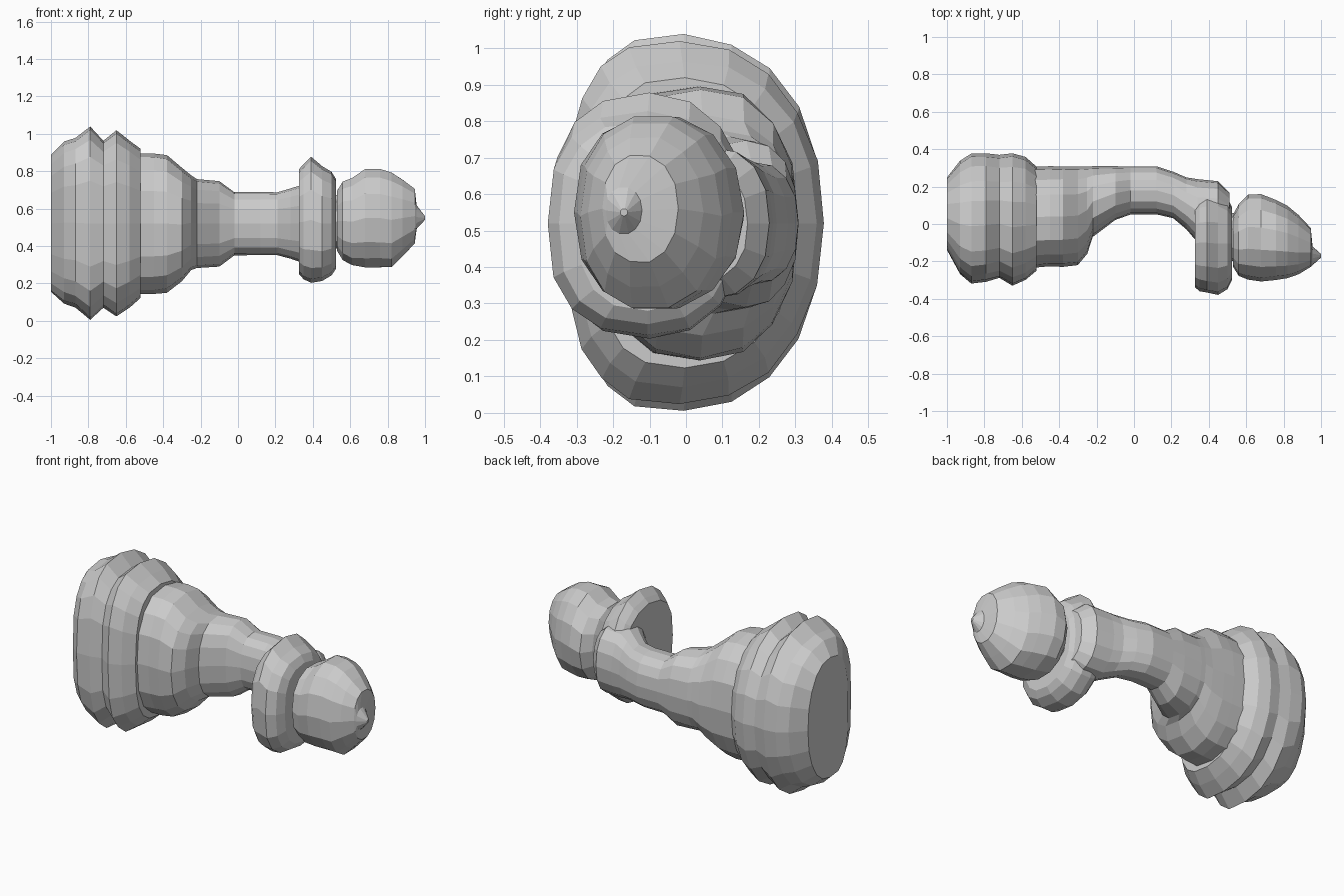
import bpy, bmesh, math, random

random.seed(4)


def loft(name, sections, sides=16, front=3.0, back=2.2, skew=0.0, jitter=0.008):
    """Skin faceted rings along x. Section: x, y min, y max, z min, z max.
    front/back set how square each half is; skew moves the crest in y."""
    bm = bmesh.new()
    rings = []
    for x, y0, y1, z0, z1 in sections:
        cy, cz, rz = (y0 + y1) / 2 + skew * (y1 - y0), (z0 + z1) / 2, (z1 - z0) / 2
        ring = []
        for i in range(sides):
            a = 2 * math.pi * i / sides
            c, s = math.cos(a), math.sin(a)
            p = 2 / (back if c > 0 else front)
            ry = y1 - cy if c > 0 else cy - y0
            k = 1 - random.random() * jitter * 2
            y = cy + ry * k * math.copysign(abs(c) ** p, c)
            z = cz + rz * k * math.copysign(abs(s) ** p, s)
            ring.append(bm.verts.new((x, y, z)))
        rings.append(ring)
    for a, b in zip(rings, rings[1:]):
        for i in range(sides):
            j = (i + 1) % sides
            bm.faces.new((a[i], a[j], b[j], b[i]))
    bm.faces.new(rings[0])
    bm.faces.new(rings[-1])
    bmesh.ops.recalc_face_normals(bm, faces=bm.faces)
    mesh = bpy.data.meshes.new(name)
    bm.to_mesh(mesh)
    bm.free()
    obj = bpy.data.objects.new(name, mesh)
    bpy.context.collection.objects.link(obj)
    return obj


# Wide double-ridged base
loft("base", [
    (-1.00, -0.14, 0.25, 0.15, 0.89),
    (-0.93, -0.27, 0.34, 0.09, 0.96),
    (-0.87, -0.32, 0.38, 0.07, 0.98),
    (-0.79, -0.31, 0.38, 0.00, 1.04),
    (-0.72, -0.29, 0.37, 0.07, 0.97),
    (-0.65, -0.33, 0.38, 0.02, 1.02),
    (-0.58, -0.30, 0.36, 0.07, 0.97),
    (-0.52, -0.25, 0.31, 0.12, 0.92),
], sides=20, front=2.9, back=2.2, skew=-0.06)

# Stem that tapers and bows toward the back
loft("stem", [
    (-0.56, -0.24, 0.31, 0.14, 0.90),
    (-0.45, -0.23, 0.31, 0.14, 0.90),
    (-0.38, -0.23, 0.31, 0.15, 0.89),
    (-0.30, -0.22, 0.31, 0.21, 0.82),
    (-0.25, -0.16, 0.31, 0.27, 0.78),
    (-0.22, -0.07, 0.31, 0.28, 0.76),
    (-0.10, 0.02, 0.31, 0.29, 0.75),
    (-0.02, 0.05, 0.31, 0.35, 0.69),
    (0.12, 0.05, 0.31, 0.35, 0.69),
    (0.21, 0.03, 0.28, 0.35, 0.69),
    (0.28, -0.03, 0.25, 0.33, 0.71),
    (0.34, -0.10, 0.24, 0.31, 0.73),
    (0.45, -0.10, 0.23, 0.31, 0.73),
    (0.51, -0.08, 0.17, 0.36, 0.68),
], front=2.5, back=2.3)

# Collar disc below the head
loft("collar", [
    (0.325, -0.34, 0.13, 0.25, 0.81),
    (0.35, -0.36, 0.16, 0.22, 0.84),
    (0.39, -0.37, 0.17, 0.20, 0.88),
    (0.45, -0.38, 0.17, 0.21, 0.83),
    (0.50, -0.35, 0.14, 0.24, 0.80),
    (0.525, -0.30, 0.09, 0.28, 0.76),
], front=2.6, back=2.2)

# Short neck joining collar and head
loft("neck", [
    (0.48, -0.20, 0.06, 0.38, 0.68),
    (0.60, -0.20, 0.06, 0.38, 0.68),
], sides=10)

# Rounded head with a small pointed tip
loft("head", [
    (0.53, -0.23, 0.05, 0.37, 0.70),
    (0.56, -0.28, 0.11, 0.32, 0.75),
    (0.61, -0.30, 0.16, 0.29, 0.77),
    (0.68, -0.31, 0.16, 0.28, 0.82),
    (0.76, -0.30, 0.13, 0.28, 0.82),
    (0.82, -0.29, 0.10, 0.28, 0.80),
    (0.88, -0.27, 0.05, 0.34, 0.76),
    (0.945, -0.23, -0.02, 0.41, 0.71),
    (0.955, -0.22, -0.12, 0.49, 0.62),
    (1.00, -0.18, -0.16, 0.54, 0.56),
], sides=14, front=2.3, back=2.1)
